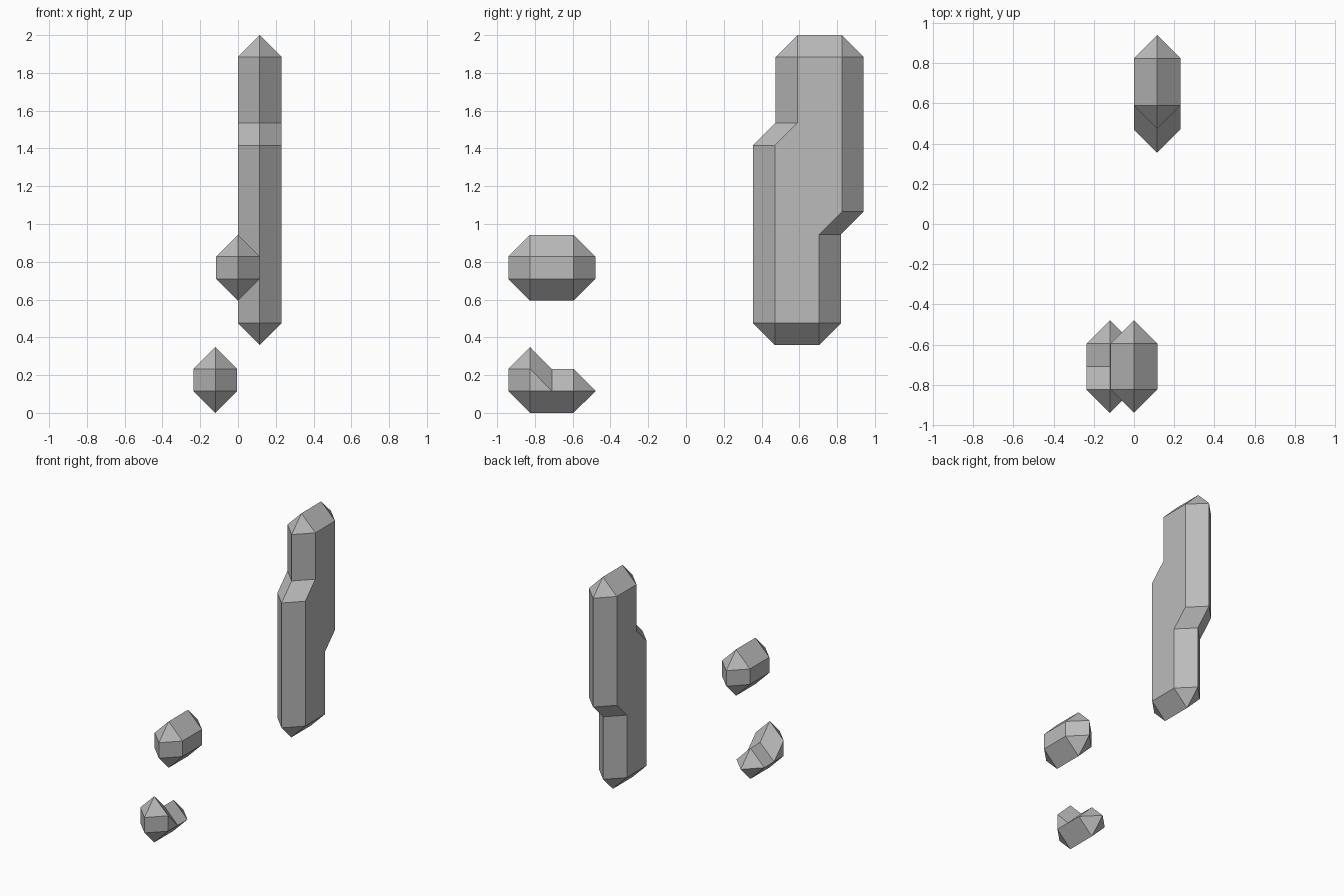
import bpy
import bmesh

cube = bpy.data.objects.get("Cube")
if cube:
    bpy.data.objects.remove(cube, do_unlink=True)

R = 0.116  # bevel reach around every core
DIRS = {"N": (0, R), "S": (0, -R), "E": (R, 0), "W": (-R, 0)}

grey = bpy.data.materials.new("stone grey")
grey.use_nodes = True
grey.diffuse_color = (0.5, 0.5, 0.5, 1)
grey.node_tree.nodes["Principled BSDF"].inputs["Base Color"].default_value = (0.5, 0.5, 0.5, 1)


def faceted_block(name, cx, corners):
    """Flat core outline in y-z on both sides, joined to a ridge in the middle plane."""
    bm = bmesh.new()
    core = [(y, z) for y, z, _ in corners]
    # pair each ridge point with the core corner it grows from
    pairs = [((y, z), (y + DIRS[d][0], z + DIRS[d][1]))
             for y, z, dirs in corners for d in dirs]
    # the side plate leaves out any corner where the outline folds back
    n = len(core)
    plate = [core[i] for i in range(n) if core[i - 1] != core[(i + 1) % n]]
    plate = list(dict.fromkeys(plate))
    verts = {}

    def vert(x, p):
        key = (round(x, 4), round(p[0], 4), round(p[1], 4))
        if key not in verts:
            verts[key] = bm.verts.new(key)
        return verts[key]

    for x in (cx - R, cx + R):
        bm.faces.new([vert(x, p) for p in plate])
        for i, (inner, outer) in enumerate(pairs):
            inner2, outer2 = pairs[(i + 1) % len(pairs)]
            ring = [vert(x, inner), vert(cx, outer), vert(cx, outer2), vert(x, inner2)]
            bm.faces.new(list(dict.fromkeys(ring)))
    bmesh.ops.recalc_face_normals(bm, faces=bm.faces)
    mesh = bpy.data.meshes.new(name)
    bm.to_mesh(mesh)
    bm.free()
    mesh.materials.append(grey)
    obj = bpy.data.objects.new(name, mesh)
    bpy.context.collection.objects.link(obj)
    return obj


# Tall stepped column at the back
faceted_block("tall_column", 0.115, [
    (0.47, 0.475, "WS"), (0.705, 0.475, "SE"), (0.705, 0.945, "E"),
    (0.825, 1.065, "E"), (0.825, 1.884, "EN"), (0.59, 1.884, "NW"),
    (0.59, 1.535, "W"), (0.47, 1.415, "W")])

# Floating block at the front
faceted_block("upper_block", 0.0, [
    (-0.825, 0.71, "WS"), (-0.595, 0.71, "SE"),
    (-0.595, 0.827, "EN"), (-0.825, 0.827, "NW")])

# Low block with a raised front peak
faceted_block("lower_block", -0.12, [
    (-0.825, 0.116, "WS"), (-0.71, 0.116, "S"), (-0.595, 0.116, "SEN"),
    (-0.71, 0.116, "N"), (-0.825, 0.232, "NW")])
